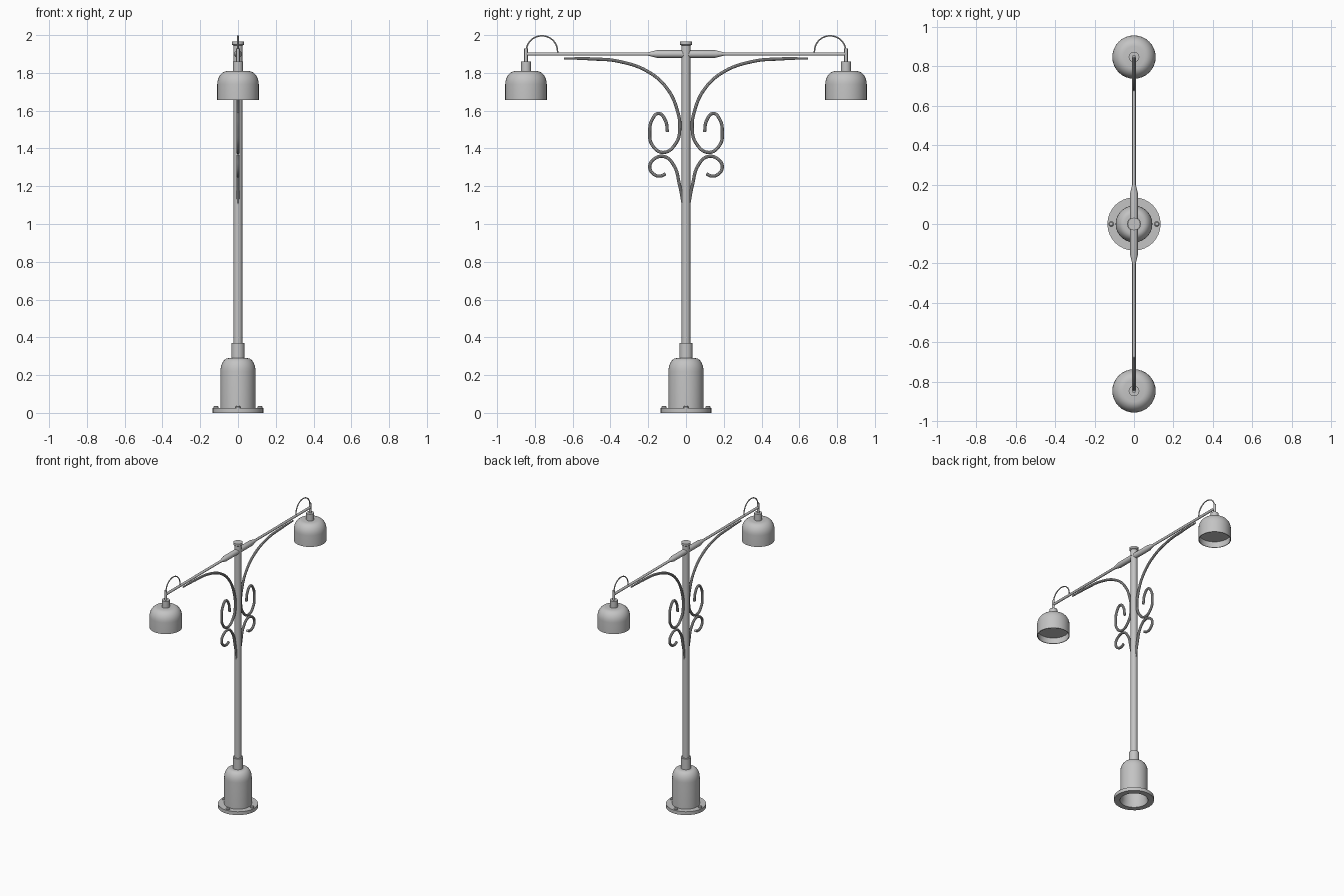
import bpy, bmesh, math
from mathutils import Matrix, Vector

cube = bpy.data.objects.get("Cube")
if cube:
    bpy.data.objects.remove(cube, do_unlink=True)

grey = bpy.data.materials.new("grey_metal")
grey.use_nodes = True
colour = (0.55, 0.55, 0.55, 1)
grey.diffuse_color = colour
grey.node_tree.nodes["Principled BSDF"].inputs["Base Color"].default_value = colour


def finish(obj):
    bpy.ops.object.select_all(action="DESELECT")
    obj.select_set(True)
    bpy.context.view_layer.objects.active = obj
    if obj.type == "CURVE":
        bpy.ops.object.convert(target="MESH")
        obj = bpy.context.object
    obj.data.materials.clear()
    obj.data.materials.append(grey)
    bpy.ops.object.shade_smooth_by_angle(angle=math.radians(35))
    return obj


def lathe(name, profile, at=(0, 0, 0), steps=32, turn=None):
    """Spin a (radius, height) profile about the z axis."""
    bm = bmesh.new()
    verts = [bm.verts.new((r, 0, z)) for r, z in profile]
    edges = [bm.edges.new(pair) for pair in zip(verts, verts[1:])]
    bmesh.ops.spin(bm, geom=verts + edges, cent=(0, 0, 0), axis=(0, 0, 1),
                   angle=math.tau, steps=steps)
    bmesh.ops.remove_doubles(bm, verts=bm.verts, dist=0.0001)
    bmesh.ops.recalc_face_normals(bm, faces=bm.faces)
    if turn:
        bm.transform(turn)
    mesh = bpy.data.meshes.new(name)
    bm.to_mesh(mesh)
    bm.free()
    obj = bpy.data.objects.new(name, mesh)
    obj.location = at
    bpy.context.collection.objects.link(obj)
    return finish(obj)


def dome(r0, z0, r1, z1, n=7):
    """Quarter-ellipse profile from a wall (r0, z0) in to a crown (r1, z1)."""
    return [(r1 + (r0 - r1) * math.cos(a), z0 + (z1 - z0) * math.sin(a))
            for a in (math.pi / 2 * i / n for i in range(n + 1))]


def tube(name, points, radius, side, tips=(1, 1)):
    """Smooth round bar through (y, z) points, on one side of the post."""
    curve = bpy.data.curves.new(name, "CURVE")
    curve.dimensions = "3D"
    curve.bevel_depth = radius
    curve.bevel_resolution = 3
    curve.resolution_u = 8
    curve.use_fill_caps = True
    spline = curve.splines.new("BEZIER")
    spline.bezier_points.add(len(points) - 1)
    for point, (y, z) in zip(spline.bezier_points, points):
        point.co = (0, y * side, z)
        point.handle_left_type = point.handle_right_type = "AUTO"
    spline.bezier_points[0].radius, spline.bezier_points[-1].radius = tips
    obj = bpy.data.objects.new(name, curve)
    bpy.context.collection.objects.link(obj)
    return finish(obj)


# Hollow bell base with flange and collar
lathe("base", [(0.095, 0), (0.135, 0), (0.135, 0.025), (0.093, 0.025)]
      + dome(0.093, 0.22, 0.05, 0.29) + [(0.035, 0.29), (0.035, 0.37), (0, 0.37), (0, 0.28)]
      + dome(0.086, 0.215, 0.04, 0.28)[::-1] + [(0.086, 0.03), (0.095, 0)])

# Flange bolts
for i in range(4):
    a = math.pi / 2 * i
    lathe("base_bolt", [(0, 0.02), (0.013, 0.02), (0.013, 0.032), (0.009, 0.036), (0, 0.036)],
          (0.116 * math.cos(a), 0.116 * math.sin(a), 0), 12)

# Post and finial cap
lathe("post", [(0, 0.3), (0.0235, 0.3), (0.0225, 1.92), (0, 1.92)], steps=24)
lathe("post_cap", [(0, 1.9), (0.025, 1.9), (0.025, 1.945), (0.032, 1.95),
                   (0.032, 1.965), (0, 1.965)], steps=24)

# Cross arm with thick middle
lathe("cross_arm", [(0, -0.85), (0.009, -0.85), (0.009, -0.2), (0.02, -0.155),
                    (0.02, 0.155), (0.009, 0.2), (0.009, 0.85), (0, 0.85)],
      (0, 0, 1.9), 16, Matrix.Rotation(math.pi / 2, 4, "X"))

bracket_path = [(0.645, 1.877), (0.5, 1.874), (0.35, 1.86), (0.19, 1.80), (0.095, 1.71),
                (0.047, 1.605), (0.033, 1.51), (0.052, 1.43), (0.12, 1.379), (0.18, 1.42),
                (0.192, 1.485), (0.178, 1.555), (0.145, 1.585), (0.11, 1.55), (0.098, 1.487)]
scroll_path = [(0.014, 1.08), (0.035, 1.21), (0.066, 1.313), (0.115, 1.357), (0.17, 1.343),
               (0.192, 1.30), (0.165, 1.26), (0.135, 1.254), (0.108, 1.266)]
wire_path = [(0.763 + 0.083 * math.cos(a), 1.914 + 0.082 * math.sin(a))
             for a in (math.pi * i / 8 for i in range(9))] + [(0.68, 1.9)]

for side, label in ((-1, "front"), (1, "back")):
    # Curved bracket ending in a scroll, and the lower scroll
    tube(label + "_bracket", bracket_path, 0.009, side, (0.6, 1))
    tube(label + "_lower_scroll", scroll_path, 0.009, side, (0.6, 1))
    # Cable loop
    tube(label + "_cable", wire_path, 0.004, side)
    # Hanger, socket and lamp shade with recessed diffuser
    lamp = (0, 0.847 * side, 0)
    lathe(label + "_hanger", [(0, 1.84), (0.0095, 1.84), (0.0095, 1.93), (0, 1.93)], lamp, 16)
    lathe(label + "_socket", [(0, 1.8), (0.027, 1.8), (0.027, 1.86), (0, 1.86)], lamp, 24)
    lathe(label + "_lamp_shade", [(0, 1.7), (0.105, 1.7), (0.105, 1.656), (0.11, 1.656)]
          + dome(0.11, 1.74, 0.055, 1.81) + [(0, 1.81)], lamp)
